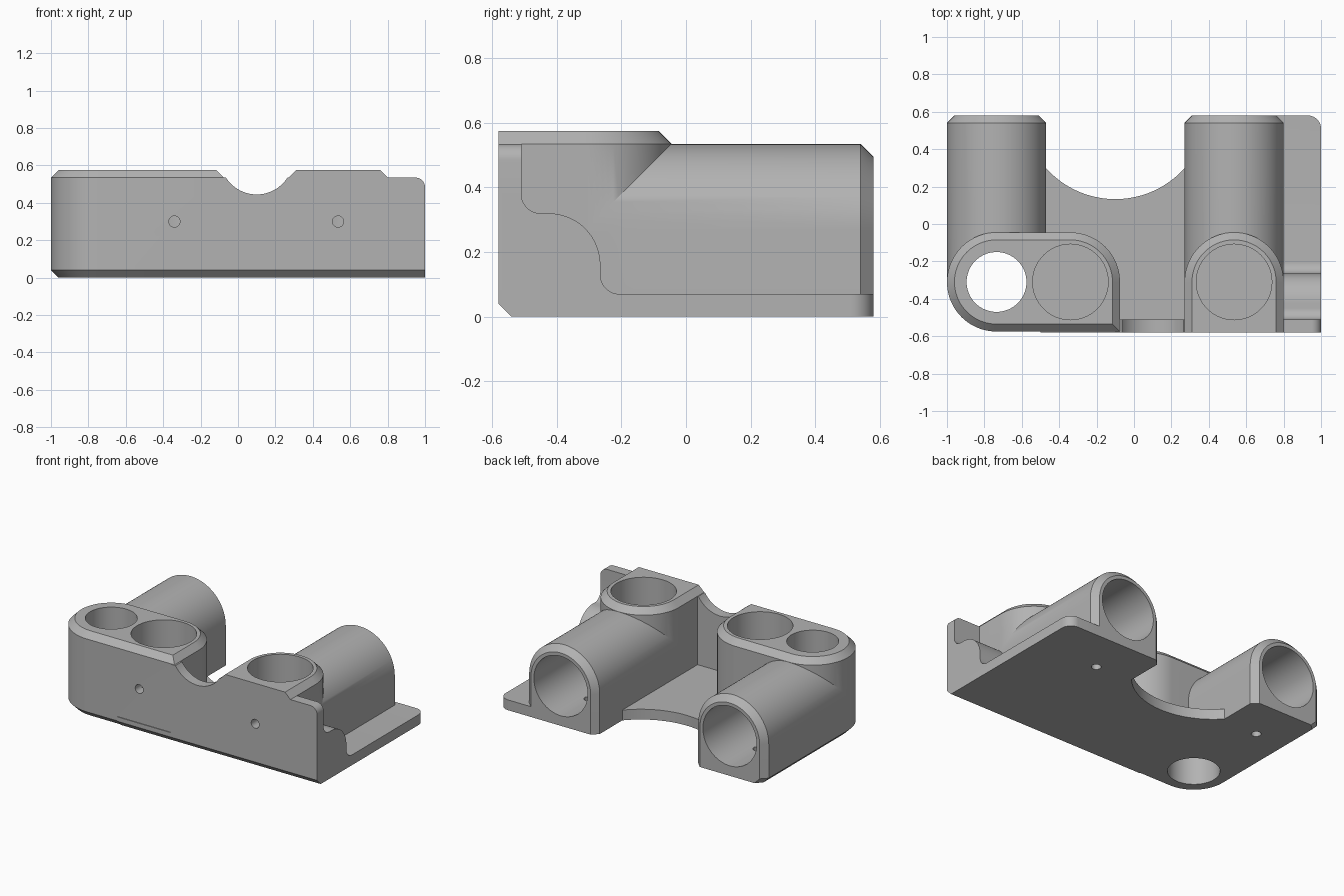
import bpy, bmesh, math

if "Cube" in bpy.data.objects:
    bpy.data.objects.remove(bpy.data.objects["Cube"], do_unlink=True)

grey = bpy.data.materials.new("plain_grey")
grey.use_nodes = True
colour = (0.45, 0.45, 0.45, 1)
grey.diffuse_color = colour
grey.node_tree.nodes["Principled BSDF"].inputs["Base Color"].default_value = colour

R, FRONT, BACK = 0.265, -0.58, 0.58     # tube radius and depth limits
AXIS_Y, AXIS_Z = -0.31, 0.27            # tower axis, tube axis
X_LEFT, X_MID, X_RIGHT = -0.735, -0.34, 0.535
TOP, STEP, FLOOR, CH = 0.575, 0.535, 0.07, 0.04


def arc(u, v, r, a0, a1, n=32):
    angles = [math.radians(a0 + (a1 - a0) * i / n) for i in range(n + 1)]
    return [(u + r * math.cos(a), v + r * math.sin(a)) for a in angles]


def loft(name, rings, axis):
    """Closed solid through outlines [(points, position)] along an axis."""
    place = {"x": lambda u, v, w: (w, u, v),
             "y": lambda u, v, w: (u, w, v),
             "z": lambda u, v, w: (u, v, w)}[axis]
    bm = bmesh.new()
    loops = [[bm.verts.new(place(u, v, w)) for u, v in pts] for pts, w in rings]
    for a, b in zip(loops, loops[1:]):
        for i in range(len(a)):
            j = (i + 1) % len(a)
            bm.faces.new((a[i], a[j], b[j], b[i]))
    bm.faces.new(loops[0])
    bm.faces.new(loops[-1])
    bmesh.ops.recalc_face_normals(bm, faces=bm.faces)
    mesh = bpy.data.meshes.new(name)
    bm.to_mesh(mesh)
    bm.free()
    mesh.materials.append(grey)
    ob = bpy.data.objects.new(name, mesh)
    bpy.context.collection.objects.link(ob)
    return ob


def rod(name, u, v, r, w0, w1, axis, n=64):
    pts = arc(u, v, r, 0, 360, n)[:-1]
    return loft(name, [(pts, w0), (pts, w1)], axis)


def combine(body, other, operation):
    mod = body.modifiers.new(other.name, "BOOLEAN")
    mod.operation, mod.object, mod.solver = operation, other, "EXACT"
    bpy.context.view_layer.objects.active = body
    bpy.ops.object.modifier_apply(modifier=mod.name)
    bpy.data.objects.remove(other, do_unlink=True)


# Outlines; c insets the edge for a chamfer
def plate_outline(c):
    return ([(-0.5, FRONT + c), (1, FRONT + c)]
            + arc(0.93, BACK - 0.07, 0.07, 0, 90, 10)
            + arc(-0.1, 0.63, 0.497, -5.8, -143.6, 48))


def double_tower_outline(c):
    r = R - c
    return ([(X_MID + r, AXIS_Y - r)] + arc(X_MID, AXIS_Y, r, 0, 90, 24)
            + arc(X_LEFT, AXIS_Y, r, 90, 270, 48))


def single_tower_outline(c):
    r = R - c
    return ([(X_RIGHT - r, FRONT), (X_RIGHT + r, FRONT)]
            + arc(X_RIGHT, AXIS_Y, r, 0, 180, 48))


def tube_outline(x, c, foot):
    r = R - c
    corner = [(x - r, foot), (x - r + foot, 0)] if foot else [(x - r, 0)]
    return corner + [(x + r, 0)] + arc(x, AXIS_Z, r, 0, 180, 48)


# Base plate with scooped back edge
body = loft("bracket_body", [(plate_outline(CH), 0), (plate_outline(0), CH),
                             (plate_outline(0), FLOOR)], "z")

# Front wall with round notch
wall = ([(-0.1, 0.05), (1, 0.05)] + arc(0.95, 0.485, 0.05, 0, 90, 10)
        + arc(0.1, 0.64, 0.195, -32.6, -147.4, 32) + [(-0.1, STEP)])
parts = [loft("front_wall", [(wall, FRONT), (wall, -0.51)], "y")]

# Curved rib beside the single tower
rib = ([(-0.57, 0.05), (-0.57, 0.38)] + arc(-0.45, 0.38, 0.06, 180, 270, 12)
       + arc(-0.425, 0.16, 0.16, 90, 0, 24)
       + arc(-0.205, 0.13, 0.06, 180, 270, 12) + [(-0.205, 0.05)])
parts.append(loft("side_rib", [(rib, 0.7), (rib, 1)], "x"))

# Towers
parts.append(loft("double_tower", [
    (double_tower_outline(CH), 0), (double_tower_outline(0), CH),
    (double_tower_outline(0), STEP), (double_tower_outline(CH), TOP)], "z"))
parts.append(loft("single_tower", [
    (single_tower_outline(0), 0.05), (single_tower_outline(0), STEP),
    (single_tower_outline(CH), TOP)], "z"))

# Arched tubes reaching to the back
for x, foot in ((X_LEFT, CH), (X_RIGHT, 0)):
    parts.append(loft("back_tube", [
        (tube_outline(x, 0, foot), AXIS_Y), (tube_outline(x, 0, foot), BACK - CH),
        (tube_outline(x, CH, foot), BACK)], "y"))
for part in parts:
    combine(body, part, "UNION")

# Sockets, through hole and set-screw holes
cuts = [rod("through_hole", X_LEFT, AXIS_Y, 0.16, -0.1, 0.7, "z")]
for x in (X_MID, X_RIGHT):
    cuts.append(rod("top_socket", x, AXIS_Y, 0.202, FLOOR, 0.7, "z"))
    cuts.append(rod("front_screw_hole", x, 0.3, 0.03, -0.7, -0.4, "y", 24))
for x in (X_LEFT, X_RIGHT):
    cuts.append(rod("back_socket", x, AXIS_Z, 0.202, -0.04, 0.7, "y"))
    cuts.append(rod("bottom_screw_hole", x, 0.28, 0.03, -0.1, 0.2, "z", 24))
for cut in cuts:
    combine(body, cut, "DIFFERENCE")

bpy.ops.object.select_all(action="DESELECT")
body.select_set(True)
bpy.context.view_layer.objects.active = body
bpy.ops.object.shade_smooth_by_angle(angle=math.radians(25))
